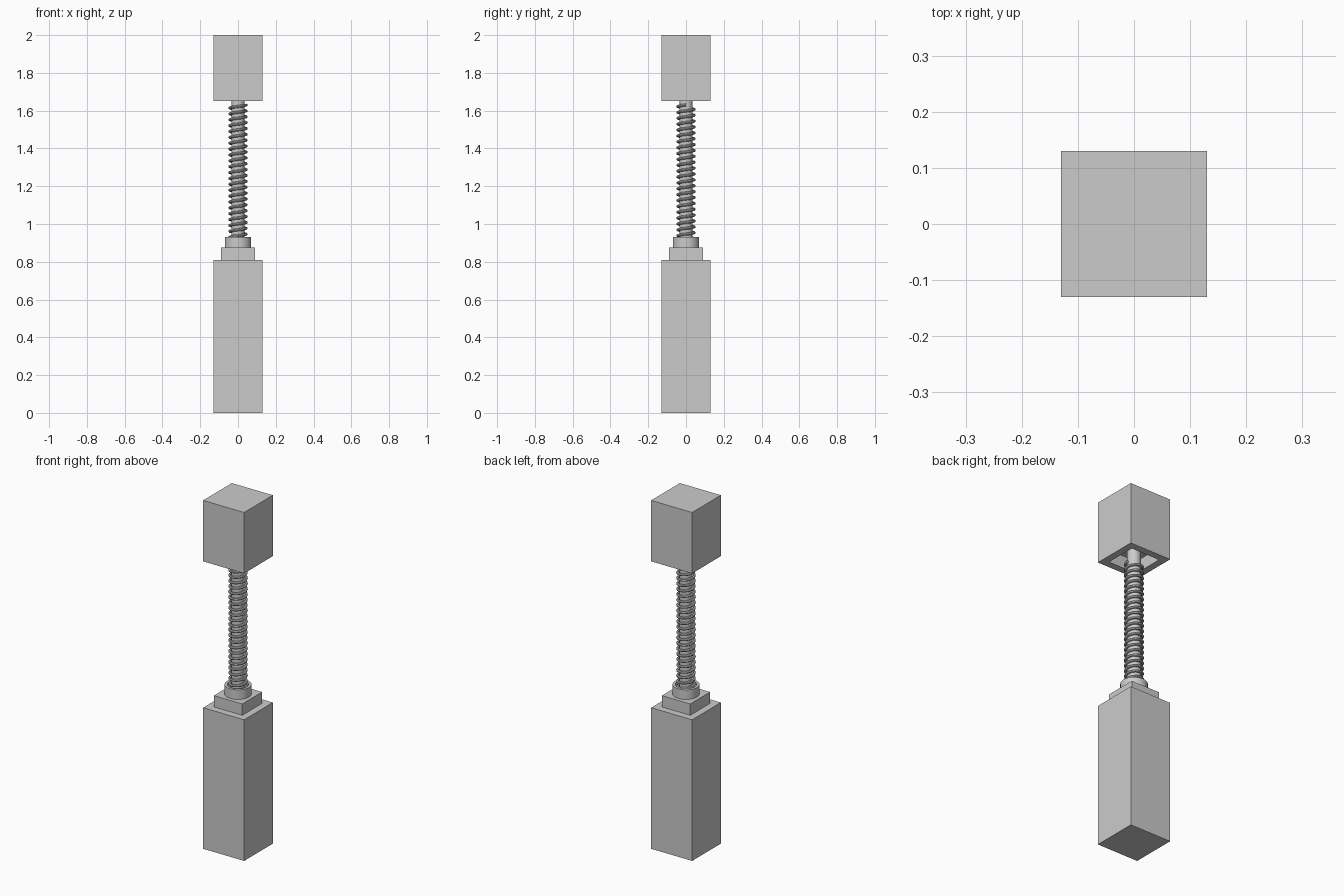
import bpy, bmesh, math

if "Cube" in bpy.data.objects:
    bpy.data.objects.remove(bpy.data.objects["Cube"])

def finish(name, bm, smooth=False):
    bmesh.ops.recalc_face_normals(bm, faces=bm.faces)
    me = bpy.data.meshes.new(name)
    bm.to_mesh(me)
    bm.free()
    ob = bpy.data.objects.new(name, me)
    bpy.context.collection.objects.link(ob)
    if smooth:
        bpy.ops.object.select_all(action='DESELECT')
        ob.select_set(True)
        bpy.context.view_layer.objects.active = ob
        bpy.ops.object.shade_smooth_by_angle(angle=math.radians(40))
    return ob

def stack(name, rings, sides, smooth=False):
    """Loft (half width or radius, z) rings; four sides gives square sections."""
    bm = bmesh.new()
    loops = []
    for r, z in rings:
        k, off = (math.sqrt(2), math.pi / 4) if sides == 4 else (1, 0)
        loops.append([bm.verts.new((r * k * math.cos(off + i * math.tau / sides),
                                    r * k * math.sin(off + i * math.tau / sides), z))
                      for i in range(sides)])
    for a, b in zip(loops, loops[1:]):
        for i in range(sides):
            j = (i + 1) % sides
            bm.faces.new((a[i], a[j], b[j], b[i]))
    bm.faces.new(loops[0])
    bm.faces.new(loops[-1])
    return finish(name, bm, smooth)

# Square lower post and stepped plinth
stack("lower_post", [(.13, 0), (.13, .81), (.09, .81), (.09, .875)], 4)
# Open collar that the spring sits in
stack("collar", [(.07, .875), (.07, .93), (.056, .93), (.056, .89)], 32, True)
# Central rod
stack("rod", [(.035, .88), (.035, 1.72)], 32, True)
# Upper block, hollow underneath
stack("upper_block", [(.13, 2), (.13, 1.65), (.09, 1.65), (.09, 1.72)], 4)

# Coil spring, swept round section
bm = bmesh.new()
turns, seg, wire, R = 23, 24, .0075, .0435
z0, z1 = .915, 1.63
prev = None
for s in range(turns * seg + 1):
    a = s * math.tau / seg
    z = z0 + (z1 - z0) * s / (turns * seg)
    ring = []
    for k in range(8):
        t = k * math.tau / 8
        r = R + wire * math.cos(t)
        ring.append(bm.verts.new((r * math.cos(a), r * math.sin(a), z + wire * math.sin(t))))
    if prev:
        for k in range(8):
            j = (k + 1) % 8
            bm.faces.new((prev[k], prev[j], ring[j], ring[k]))
    else:
        bm.faces.new(ring)
    prev = ring
bm.faces.new(prev)
finish("spring", bm, True)
